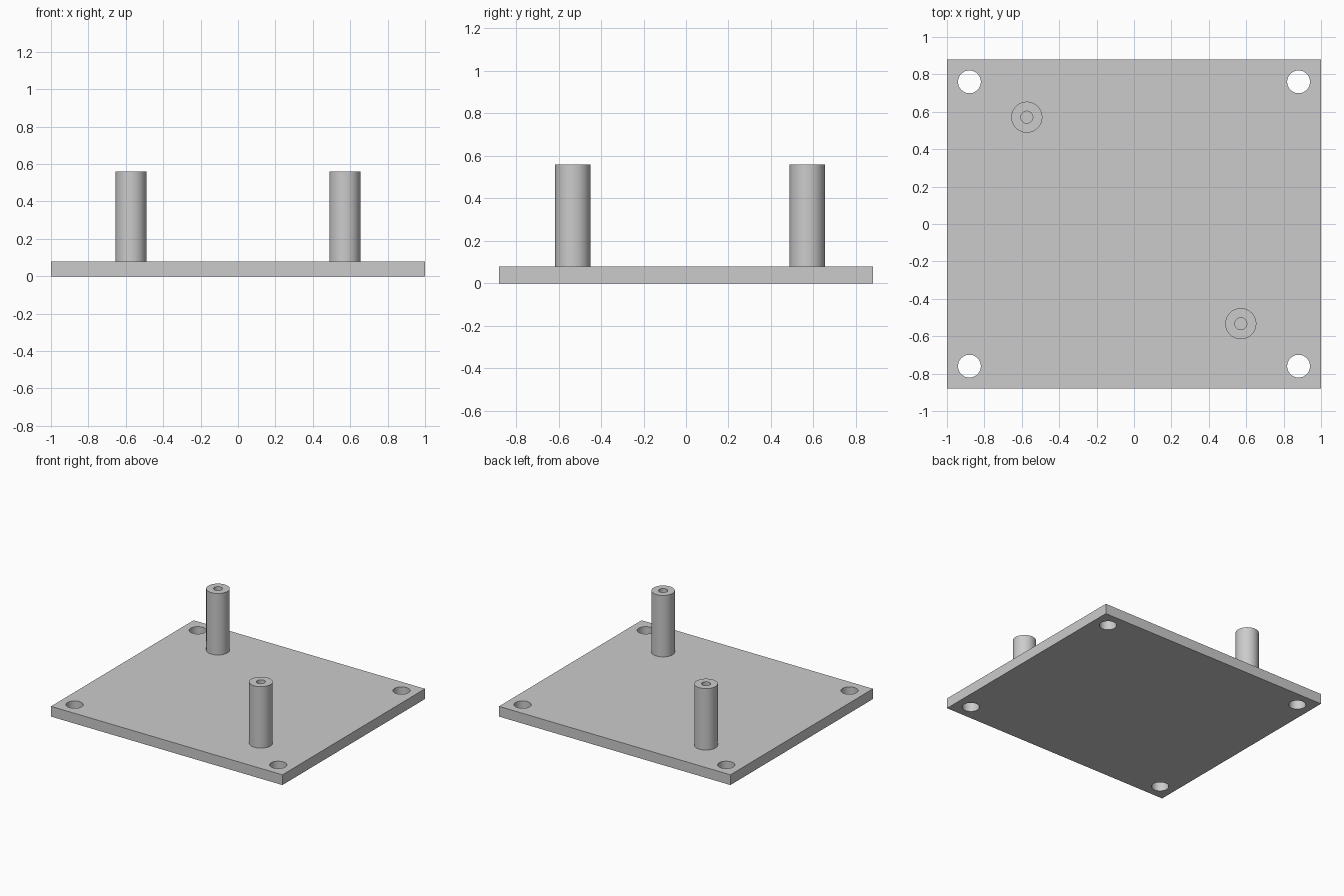
import bpy
from math import radians

if "Cube" in bpy.data.objects:
    bpy.data.objects.remove(bpy.data.objects["Cube"])

PLATE_H, POST_TOP = 0.08, 0.56
HALF_X, HALF_Y = 1.0, 0.88

grey = bpy.data.materials.new("plain grey")
grey.use_nodes = True
colour = (0.6, 0.6, 0.6, 1)
grey.diffuse_color = colour
grey.node_tree.nodes["Principled BSDF"].inputs["Base Color"].default_value = colour


def cylinder(name, x, y, z0, z1, radius):
    bpy.ops.mesh.primitive_cylinder_add(
        vertices=64, radius=radius, depth=z1 - z0, location=(x, y, (z0 + z1) / 2))
    obj = bpy.context.object
    obj.name = name
    obj.data.materials.append(grey)
    return obj


def drill(target, x, y, z0, z1, radius):
    """Cut a round hole and discard the cutter."""
    cutter = cylinder("hole_cutter", x, y, z0, z1, radius)
    cutter.hide_render = True
    mod = target.modifiers.new("hole", "BOOLEAN")
    mod.operation, mod.solver, mod.object = "DIFFERENCE", "EXACT", cutter
    bpy.context.view_layer.objects.active = target
    bpy.ops.object.modifier_apply(modifier=mod.name)
    bpy.data.objects.remove(cutter)


def smooth(obj):
    bpy.ops.object.select_all(action="DESELECT")
    obj.select_set(True)
    bpy.context.view_layer.objects.active = obj
    bpy.ops.object.shade_smooth_by_angle(angle=radians(30))


# Base plate with a mounting hole at each corner
bpy.ops.mesh.primitive_cube_add(size=1, location=(0, 0, PLATE_H / 2))
plate = bpy.context.object
plate.name = "base_plate"
plate.scale = (2 * HALF_X, 2 * HALF_Y, PLATE_H)
bpy.ops.object.transform_apply(location=False, rotation=False, scale=True)
plate.data.materials.append(grey)
for sx in (-1, 1):
    for sy in (-1, 1):
        drill(plate, sx * 0.88, sy * 0.76, -0.1, 0.2, 0.061)
smooth(plate)

# Two standoff posts, bored from the top down to the plate
for name, x, y in (("back_right_post", -0.573, 0.571), ("front_left_post", 0.571, -0.533)):
    post = cylinder(name, x, y, PLATE_H, POST_TOP, 0.083)
    drill(post, x, y, PLATE_H - 0.05, POST_TOP + 0.1, 0.032)
    smooth(post)
